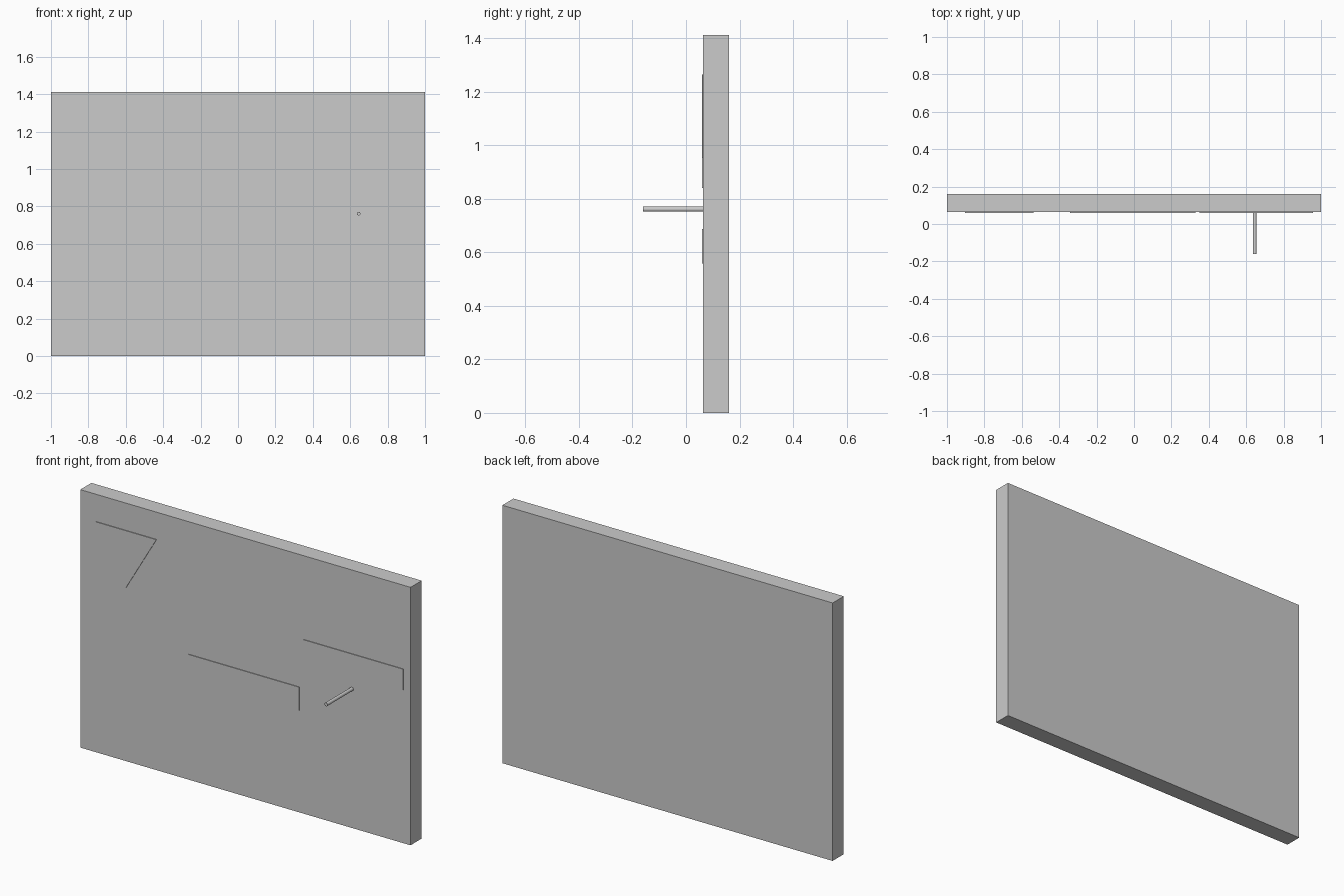
import bpy, bmesh, math

if "Cube" in bpy.data.objects:
    bpy.data.objects.remove(bpy.data.objects["Cube"])

FRONT = 0.064   # y of the board's front face


def prism(name, outline, y0, y1):
    """Extrude an x/z outline from y0 (front) to y1 (back)."""
    bm = bmesh.new()
    face = bm.faces.new([bm.verts.new((x, y0, z)) for x, z in outline])
    ext = bmesh.ops.extrude_face_region(bm, geom=[face])["geom"]
    verts = [v for v in ext if isinstance(v, bmesh.types.BMVert)]
    bmesh.ops.translate(bm, verts=verts, vec=(0, y1 - y0, 0))
    bmesh.ops.recalc_face_normals(bm, faces=bm.faces)
    mesh = bpy.data.meshes.new(name)
    bm.to_mesh(mesh)
    bm.free()
    obj = bpy.data.objects.new(name, mesh)
    bpy.context.collection.objects.link(obj)
    return obj


def rect(x0, x1, z0, z1):
    return [(x0, z0), (x1, z0), (x1, z1), (x0, z1)]


# Main board
prism("board", rect(-1, 1, 0, 1.412), FRONT, 0.16)

# Thin raised plates on the front face
plates = {
    "triangle_plate": [(-0.903, 1.263), (-0.72, 0.953), (-0.537, 1.263)],
    "centre_plate": rect(-0.343, 0.328, 0.558, 0.687),
    "right_plate": rect(0.35, 0.957, 0.84, 0.954),
}
for name, outline in plates.items():
    prism(name, outline, FRONT - 0.004, FRONT)

# Round peg sticking out of the front
bpy.ops.mesh.primitive_cylinder_add(
    vertices=24, radius=0.0097, depth=FRONT + 0.16,
    location=(0.645, (FRONT - 0.16) / 2, 0.761), rotation=(math.pi / 2, 0, 0))
bpy.context.object.name = "peg"
bpy.ops.object.shade_smooth_by_angle(angle=math.radians(40))
